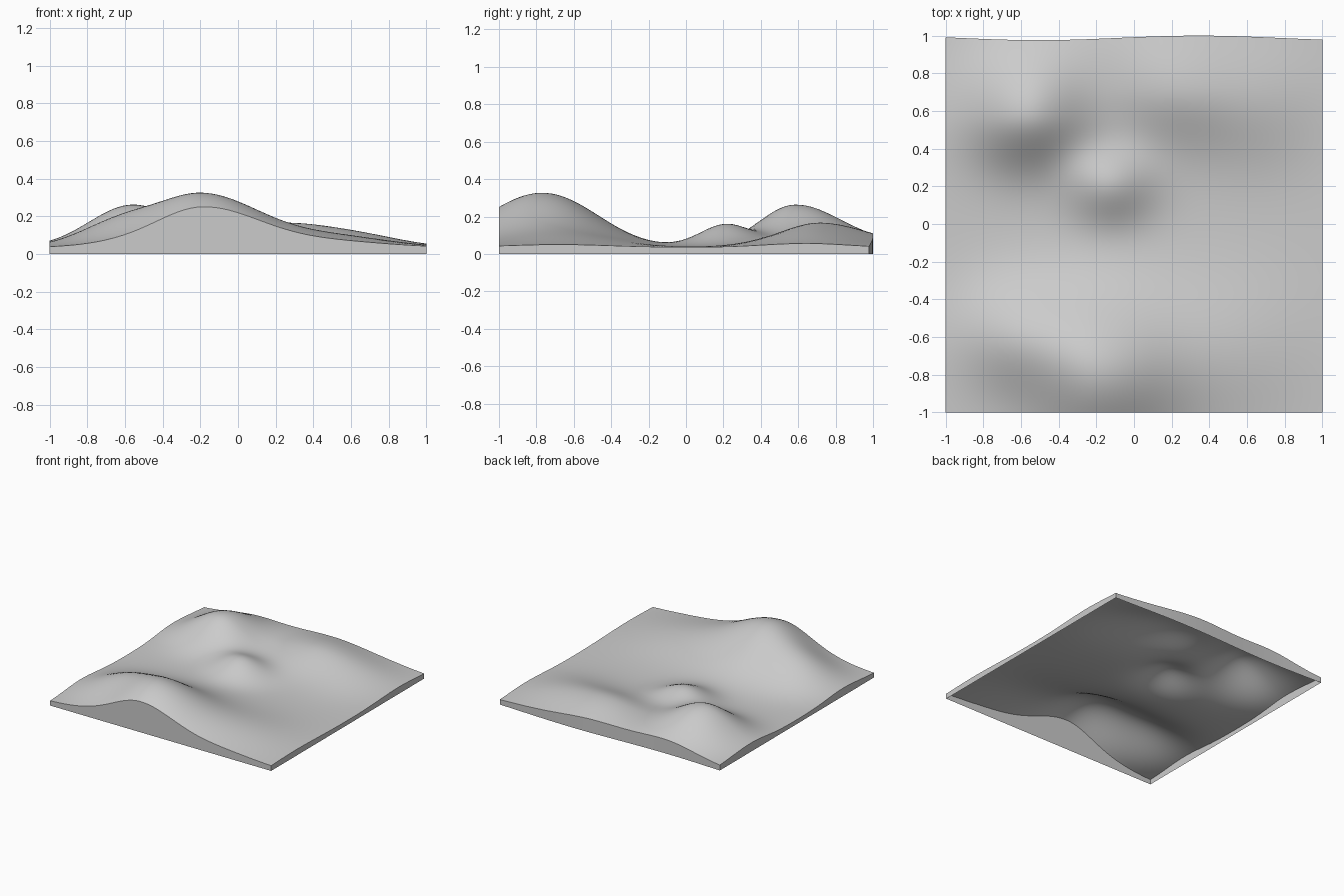
import bpy, bmesh
from math import exp, sin

if "Cube" in bpy.data.objects:
    bpy.data.objects.remove(bpy.data.objects["Cube"])

N = 72        # grid resolution
BASE = 0.035  # thickness of the lowest ground

# hills: x, y, height, spread to left, right, front, back
HILLS = [
    (-0.18, -0.79, 0.275, 0.25, 0.30, 0.29, 0.29),  # front peak
    (-0.62, -0.60, 0.130, 0.22, 0.22, 0.20, 0.20),  # its left shoulder
    (0.50, -0.68, 0.060, 0.30, 0.30, 0.28, 0.28),   # its right shoulder
    (-0.56, 0.58, 0.225, 0.23, 0.22, 0.19, 0.26),   # back left peak
    (0.20, 0.72, 0.110, 0.25, 0.25, 0.20, 0.25),    # back ridge
    (0.62, 0.64, 0.065, 0.25, 0.25, 0.23, 0.23),    # back right rise
    (-0.20, 1.00, 0.040, 0.25, 0.25, 0.22, 0.25),   # back edge rise
    (-0.13, 0.21, 0.118, 0.16, 0.16, 0.14, 0.13),   # middle knoll
]


def height(x, y):
    z = BASE
    for hx, hy, h, sl, sr, sf, sb in HILLS:
        sx = sl if x < hx else sr
        sy = sf if y < hy else sb
        z += h * exp(-((x - hx) / sx) ** 2 / 2 - ((y - hy) / sy) ** 2 / 2)
    return z


# rolling ground surface
bm = bmesh.new()
bmesh.ops.create_grid(bm, x_segments=N, y_segments=N, size=1)
for v in bm.verts:
    x, y, _ = v.co
    v.co.z = height(x, y)
    # slightly wavy back edge
    if y > 0.6:
        v.co.y -= (y - 0.6) / 0.4 * (0.012 - 0.012 * sin(3.7 * x + 0.3))

# side walls down to the ground, open underneath
border = [e for e in bm.edges if e.is_boundary]
walls = bmesh.ops.extrude_edge_only(bm, edges=border)["geom"]
for v in walls:
    if isinstance(v, bmesh.types.BMVert):
        v.co.z = 0
bmesh.ops.recalc_face_normals(bm, faces=bm.faces)
if sum(f.normal.z * f.calc_area() for f in bm.faces) < 0:
    bmesh.ops.reverse_faces(bm, faces=bm.faces)

mesh = bpy.data.meshes.new("terrain")
bm.to_mesh(mesh)
bm.free()
terrain = bpy.data.objects.new("terrain", mesh)
bpy.context.collection.objects.link(terrain)
bpy.context.view_layer.objects.active = terrain
terrain.select_set(True)
bpy.ops.object.shade_smooth_by_angle()
